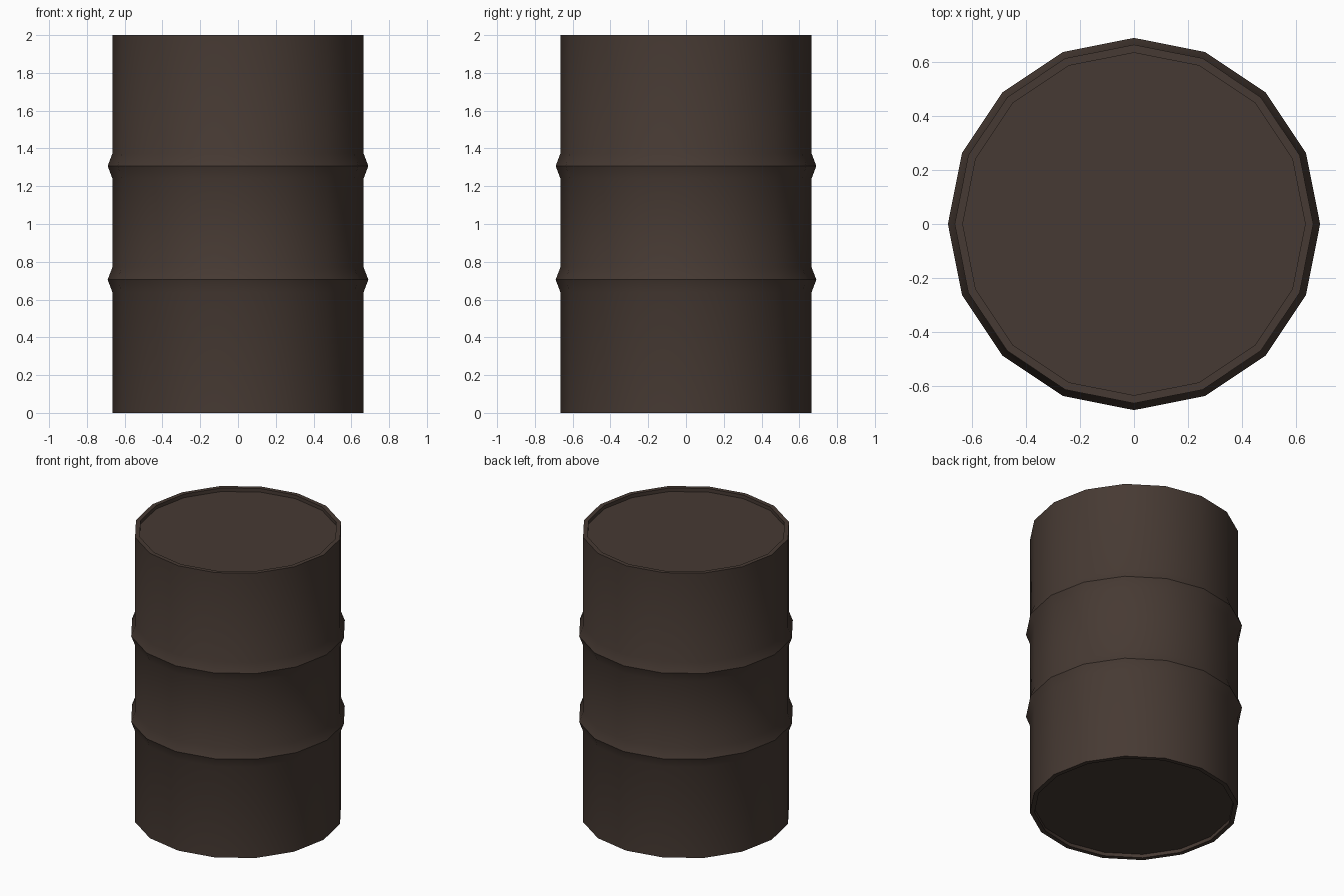
import bpy, bmesh, math

if "Cube" in bpy.data.objects:
    bpy.data.objects.remove(bpy.data.objects["Cube"])

SIDES = 16

# single dark brown paint
paint = bpy.data.materials.new("dark_brown_metal")
paint.diffuse_color = (0.062, 0.042, 0.033, 1)
paint.use_nodes = True
paint.node_tree.nodes["Principled BSDF"].inputs["Base Color"].default_value = paint.diffuse_color

# barrel profile (radius, height): recessed base, two ribs, recessed lid
profile = [(0.635, 0.025), (0.635, 0.0), (0.665, 0.0)]
for z in (0.705, 1.307):
    profile += [(0.665, z - 0.066), (0.69, z), (0.665, z + 0.066)]
profile += [(0.665, 2.0), (0.635, 2.0), (0.635, 1.975)]

# revolve the profile and cap both ends
bm = bmesh.new()
rings = []
for r, z in profile:
    rings.append([bm.verts.new((r * math.cos(2 * math.pi * i / SIDES),
                                r * math.sin(2 * math.pi * i / SIDES), z))
                  for i in range(SIDES)])
for a, b in zip(rings, rings[1:]):
    for i in range(SIDES):
        j = (i + 1) % SIDES
        bm.faces.new((a[i], a[j], b[j], b[i]))
bm.faces.new(rings[0][::-1])
bm.faces.new(rings[-1])
bmesh.ops.recalc_face_normals(bm, faces=bm.faces)

mesh = bpy.data.meshes.new("barrel")
bm.to_mesh(mesh)
bm.free()
mesh.materials.append(paint)
barrel = bpy.data.objects.new("barrel", mesh)
bpy.context.collection.objects.link(barrel)

# smooth sides, sharp rim and rib crests
bpy.context.view_layer.objects.active = barrel
barrel.select_set(True)
bpy.ops.object.shade_smooth_by_angle(angle=math.radians(30))
